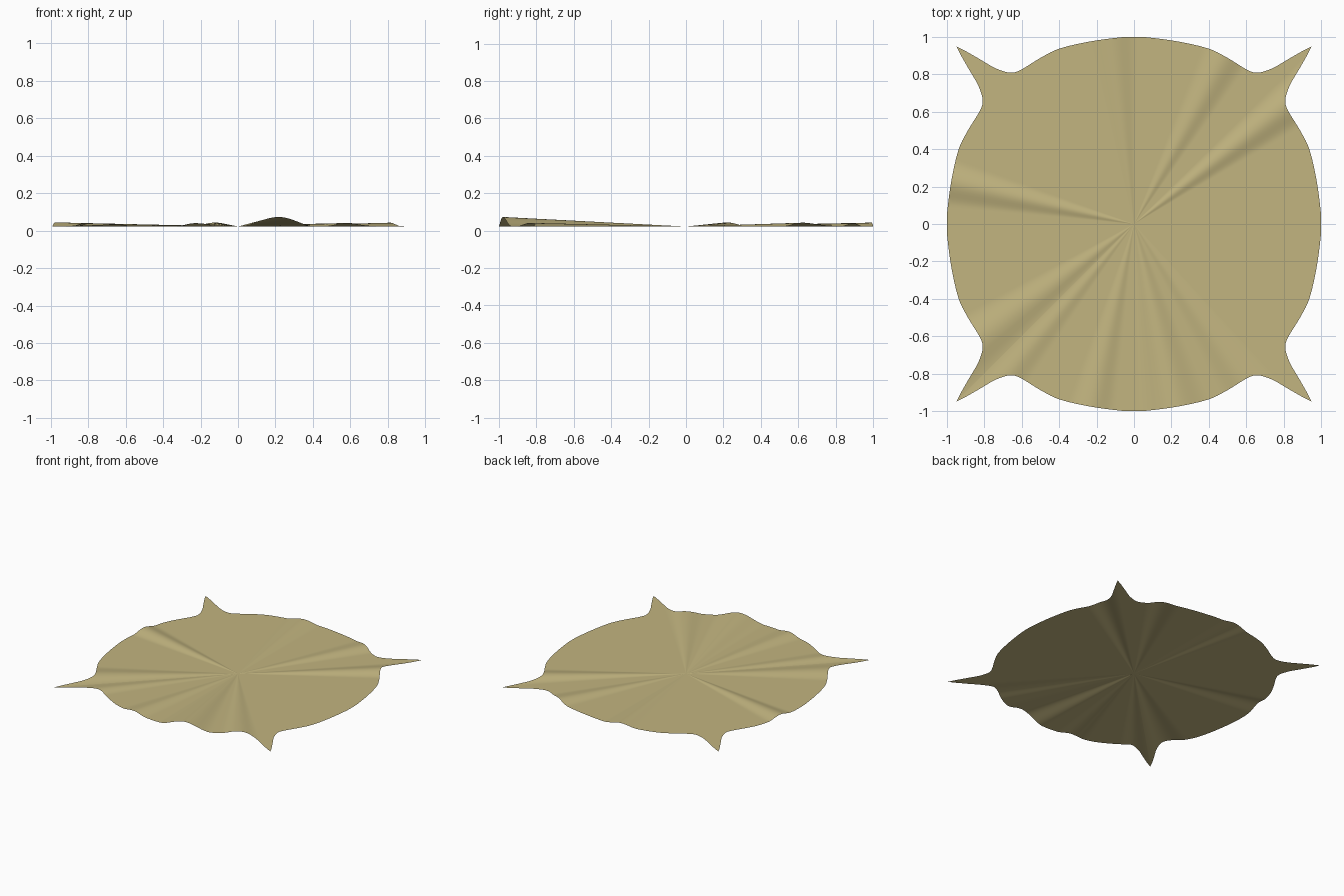
import bpy, bmesh, math
from mathutils import Vector

if "Cube" in bpy.data.objects:
    bpy.data.objects.remove(bpy.data.objects["Cube"])

BASE = 0.022

# one eighth of the outline: side middle -> notch -> corner tip
OCT = [(1, 0), (0.995, 0.09), (0.972, 0.25), (0.936, 0.40), (0.887, 0.50), (0.826, 0.60),
       (0.808, 0.66), (0.832, 0.74), (0.878, 0.82), (0.924, 0.90), (0.947, 0.947)]

# radial folds: angle in degrees, rise at the rim, half width in degrees
FOLDS = [(37.5, 0.020, 7), (61.5, 0.017, 7), (97, 0.021, 8), (167.4, 0.022, 7),
         (217, 0.018, 9), (230, 0.010, 6), (257, 0.018, 7), (282.4, 0.051, 12),
         (305, 0.019, 8)]


def fold_height(angle):
    h = 0
    for a, rise, w in FOLDS:
        d = abs((angle - a + 180) % 360 - 180)
        if d < w:
            h = max(h, rise * (0.5 + 0.5 * math.cos(math.pi * d / w)))
    return h


def smooth_curve(pts, steps):
    # Catmull-Rom through the points
    p = [Vector(pts[1]) * 1] + [Vector(q) for q in pts] + [Vector(pts[-1])]
    p[0].y *= -1
    out = []
    for i in range(1, len(p) - 2):
        a, b, c, d = p[i - 1:i + 3]
        for s in range(steps):
            t = s / steps
            out.append(0.5 * (2 * b + (c - a) * t + (2 * a - 5 * b + 4 * c - d) * t * t
                              + (3 * b - a - 3 * c + d) * t ** 3))
    return out + [p[-1]]


# full outline: mirror the eighth across the diagonal, then turn it four times
eighth = smooth_curve(OCT, 10)
quarter = eighth + [Vector((q.y, q.x)) for q in reversed(eighth[1:-1])]
outline = []
for k in range(4):
    c, s = round(math.cos(k * math.pi / 2)), round(math.sin(k * math.pi / 2))
    outline += [Vector((c * q.x - s * q.y, s * q.x + c * q.y)) for q in quarter]

# cloth sheet: rings shrunk towards the centre, lifted along the folds
bm = bmesh.new()
rings = []
for f in (0.02, 0.2, 0.4, 0.6, 0.8, 1.0):
    ring = []
    for q in outline:
        h = fold_height(math.degrees(math.atan2(q.y, q.x)))
        ring.append(bm.verts.new((q.x * f, q.y * f, BASE + h * f * min(q.length, 1.05))))
    rings.append(ring)
centre = bm.verts.new((0, 0, BASE))
n = len(outline)
for i in range(n):
    j = (i + 1) % n
    bm.faces.new((centre, rings[0][i], rings[0][j]))
    for a, b in zip(rings, rings[1:]):
        bm.faces.new((a[i], b[i], b[j], a[j]))
mesh = bpy.data.meshes.new("cloth_sheet")
bm.to_mesh(mesh)
bm.free()
mesh.polygons.foreach_set("use_smooth", [True] * len(mesh.polygons))

sheet = bpy.data.objects.new("cloth_sheet", mesh)
bpy.context.collection.objects.link(sheet)
mat = bpy.data.materials.new("khaki cloth")
mat.diffuse_color = (0.54, 0.46, 0.215, 1)
mat.use_nodes = True
mat.node_tree.nodes["Principled BSDF"].inputs["Base Color"].default_value = mat.diffuse_color
mesh.materials.append(mat)
